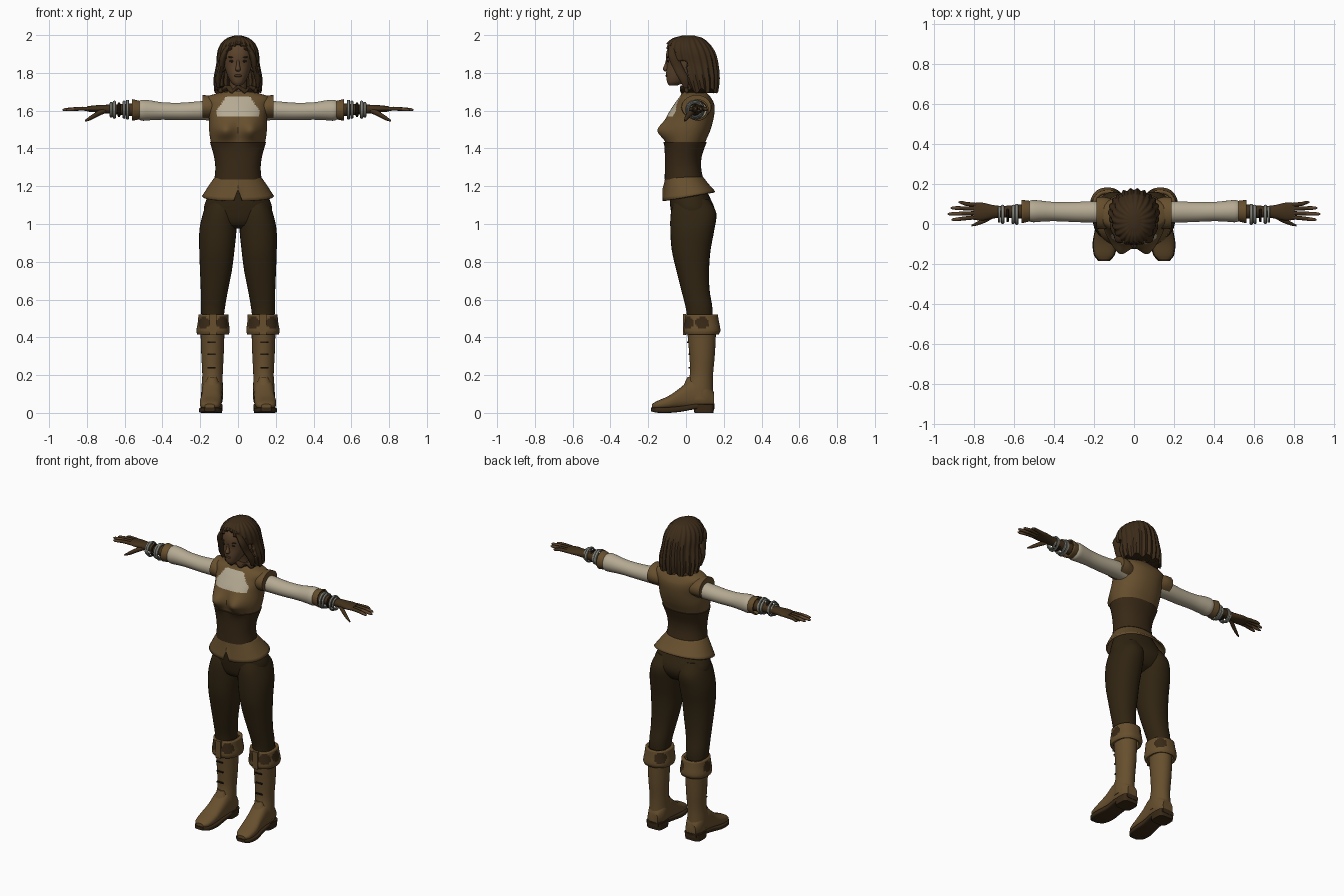
import bpy, bmesh, math
from mathutils import Matrix, Vector


def material(name, r, g, b):
    m = bpy.data.materials.new(name)
    m.diffuse_color = (r, g, b, 1)
    return m


LEATHER = material("tan leather", 0.135, 0.078, 0.027)
CORSET = material("dark leather", 0.040, 0.022, 0.008)
CLOTH = material("trouser cloth", 0.030, 0.018, 0.006)
LINEN = material("pale linen", 0.46, 0.40, 0.29)
SKIN = material("skin", 0.105, 0.056, 0.025)
HAIR = material("brown hair", 0.046, 0.025, 0.010)
GLOVE = material("glove leather", 0.055, 0.030, 0.011)
METAL = material("dull silver", 0.22, 0.22, 0.19)
DARK = material("near black", 0.012, 0.008, 0.005)


def finish(ob, mats, mirror=False, thick=0):
    for m in mats:
        ob.data.materials.append(m)
    if thick:
        s = ob.modifiers.new("thickness", 'SOLIDIFY')
        s.thickness, s.offset = thick, -1
    if mirror:
        ob.modifiers.new("mirror", 'MIRROR')
    return ob


def sample(keys, sub):
    """Smooth interpolation of section keys along their first value."""
    last = len(keys) - 1

    def slope(i, k):
        a, b = keys[max(i - 1, 0)], keys[min(i + 1, last)]
        return (b[k] - a[k]) / (b[0] - a[0])
    out = []
    for i in range(last):
        p, q = keys[i], keys[i + 1]
        d = q[0] - p[0]
        for j in range(sub):
            s = j / sub
            row = [p[0] + d * s]
            for k in range(1, 5):
                row.append((2*s**3 - 3*s*s + 1) * p[k] + (s**3 - 2*s*s + s) * d * slope(i, k)
                           + (3*s*s - 2*s**3) * q[k] + (s**3 - s*s) * d * slope(i + 1, k))
            out.append(row)
    return out + [list(keys[-1])]


def loft(name, keys, mats, axis='z', n=28, sub=4, p=2.0, caps=True, mirror=False,
         warp=None, paint=None, drop=None, thick=0):
    """Skin of superellipse sections (t, centre u, centre v, radius u, radius v)."""
    bm = bmesh.new()
    rings = []
    for t, u, v, ru, rv in sample(keys, sub):
        ring = []
        for i in range(n):
            a = 2 * math.pi * i / n
            c, s = math.cos(a), math.sin(a)
            x = u + max(ru, .001) * math.copysign(abs(c) ** (2 / p), c)
            y = v + max(rv, .001) * math.copysign(abs(s) ** (2 / p), s)
            co = Vector({'z': (x, y, t), 'x': (t, x, y), 'y': (x, t, y)}[axis])
            ring.append(bm.verts.new(warp(co, a) if warp else co))
        rings.append(ring)
    for r0, r1 in zip(rings, rings[1:]):
        for i in range(n):
            bm.faces.new((r0[i], r0[(i + 1) % n], r1[(i + 1) % n], r1[i]))
    if caps:
        bm.faces.new(rings[0])
        bm.faces.new(rings[-1])
    bmesh.ops.recalc_face_normals(bm, faces=bm.faces)
    if paint:
        for f in bm.faces:
            f.material_index = paint(f.calc_center_median())
    if drop:
        gone = [f for f in bm.faces if drop(f.calc_center_median())]
        bmesh.ops.delete(bm, geom=gone, context='FACES')
    me = bpy.data.meshes.new(name)
    bm.to_mesh(me)
    bm.free()
    ob = bpy.data.objects.new(name, me)
    bpy.context.collection.objects.link(ob)
    return finish(ob, mats, mirror, thick)


def sec(z, half, front, back, cx=0):
    """Horizontal section given by half width and its front and back y."""
    return (z, cx, (front + back) / 2, half, (back - front) / 2)


def solid(name, kind, loc, size, mat, rot=(0, 0, 0), mirror=True):
    if kind == 'ball':
        bpy.ops.mesh.primitive_uv_sphere_add(segments=16, ring_count=10)
    elif kind == 'box':
        bpy.ops.mesh.primitive_cube_add(size=2)
    else:
        bpy.ops.mesh.primitive_torus_add(major_segments=28, minor_segments=8,
                                         major_radius=1, minor_radius=.15)
    ob = bpy.context.object
    ob.name = name
    ob.scale, ob.rotation_euler, ob.location = size, rot, loc
    ob.data.transform(ob.matrix_basis)
    ob.matrix_basis = Matrix()
    return finish(ob, [mat], mirror)


# Torso: vest with pale shirt panel, and corset
def bust(co, a):
    if co.y < .02:
        co.y -= .05 * math.exp(-((abs(co.x) - .07) / .05) ** 2 - ((co.z - 1.495) / .05) ** 2)
    return co


def shirt_panel(c):
    edge = .115 - .05 * max(0, (c.z - 1.6) / .07)
    return int(c.y < .02 and 1.567 < c.z < 1.675 and abs(c.x) < edge)


loft("vest", [sec(1.40, .132, -.103, .09), sec(1.44, .145, -.105, .105), sec(1.50, .153, -.11, .13),
              sec(1.57, .153, -.10, .148), sec(1.63, .163, -.065, .15), sec(1.672, .165, -.035, .13),
              sec(1.70, .085, -.015, .105)],
     [LEATHER, LINEN], n=96, sub=7, p=2.2, warp=bust, paint=shirt_panel)
loft("corset", [sec(1.235, .125, -.113, .092), sec(1.30, .12, -.112, .08), sec(1.36, .128, -.112, .084),
                sec(1.435, .149, -.115, .11)], [CORSET], n=64, p=2.2, warp=bust)
loft("vest_shoulder", [(.11, .055, 1.612, .07, .055), (.15, .055, 1.618, .08, .061),
                       (.188, .055, 1.62, .078, .063)], [LEATHER], axis='x', mirror=True)
loft("collar", [sec(1.67, .092, -.035, .115), sec(1.69, .078, -.025, .11), sec(1.705, .068, -.02, .108)],
     [LEATHER])


# Flared skirt of the vest, notched at the front
def hem(co, a):
    f = (1.25 - co.z) / .105
    co.z += f * .18 * co.y
    if co.y < 0:
        co.z += f * .06 * max(0, 1 - abs(co.x) / .018)
    return co


loft("vest_skirt", [sec(1.145, .19, -.125, .155), sec(1.21, .15, -.114, .115), sec(1.25, .122, -.109, .09)],
     [LEATHER], n=64, p=2.2, caps=False, warp=hem, thick=.01)

# Trousers
loft("trouser_hips", [sec(.975, .05, -.02, .07), sec(1.0, .13, -.06, .12), sec(1.07, .18, -.08, .152),
                      sec(1.15, .158, -.088, .122), sec(1.24, .112, -.095, .08)], [CLOTH], n=40, p=2.2)
loft("trouser_leg", [sec(.46, .055, .01, .135, .135), sec(.55, .063, 0, .14, .133),
                     sec(.65, .072, -.025, .125, .125), sec(.75, .084, -.05, .122, .117),
                     sec(.86, .093, -.075, .13, .112), sec(.97, .098, -.083, .15, .106),
                     sec(1.06, .088, -.08, .16, .096), sec(1.13, .07, -.06, .12, .085)],
     [CLOTH], p=2.2, mirror=True)

# Boots: shaft, foot, sole, heel
loft("boot_shaft", [sec(.07, .058, .0, .147, .137), sec(.13, .057, .0, .143, .137), sec(.20, .054, .02, .143, .135),
                    sec(.30, .059, .018, .152, .135), sec(.42, .063, .008, .158, .135),
                    sec(.50, .065, .005, .155, .135)], [LEATHER], mirror=True)
loft("boot_foot", [(-.18, .15, .035, .026, .012), (-.155, .148, .04, .048, .022), (-.09, .145, .055, .057, .036),
                   (-.03, .14, .077, .054, .056), (.03, .137, .10, .055, .08),
                   (.10, .136, .095, .056, .075), (.148, .136, .07, .036, .04)],
     [LEATHER], axis='y', p=2.5, mirror=True)
loft("boot_sole", [(-.185, .15, .018, .028, .01), (-.155, .148, .015, .052, .014), (-.09, .145, .015, .061, .015),
                   (-.02, .14, .022, .054, .015), (.06, .137, .035, .055, .014), (.15, .136, .035, .04, .014)],
     [CORSET], axis='y', p=5, mirror=True)
loft("boot_heel", [sec(0, .053, .045, .145, .137), sec(.045, .056, .035, .152, .137)],
     [CORSET], p=4, sub=1, mirror=True)


# Turned boot cuff with dark patches
def cuff_patch(c):
    a = math.degrees(math.atan2(c.y - .085, c.x - .132))
    return int(any(((a - k) / 25) ** 2 + ((c.z - .477) / .033) ** 2 < 1 for k in (0, -55, -125, 130)))


loft("boot_cuff", [sec(.415, .084, -.006, .174, .132), sec(.435, .088, -.012, .182, .132),
                   sec(.48, .082, -.008, .175, .131), sec(.522, .079, -.002, .168, .13)],
     [LEATHER, CORSET], n=72, p=2.3, caps=False, mirror=True, paint=cuff_patch, thick=.018)
solid("cuff_strap", 'box', (.133, -.008, .468), (.018, .008, .055), LEATHER)
for z, y in ((.375, .010), (.31, .016), (.24, .017)):
    solid("boot_slot", 'box', (.14, y, z), (.022, .004, .004), DARK)
loft("boot_tongue", [sec(.08, .045, -.045, .04, .14), sec(.14, .042, -.016, .05, .138),
                     sec(.19, .022, .008, .05, .136)], [LEATHER], mirror=True)

# Arms: sleeve, cuff, gloved forearm, bracelets
loft("sleeve", [(.13, .06, 1.60, .05, .052), (.20, .06, 1.60, .053, .05), (.30, .06, 1.596, .05, .046),
                (.40, .062, 1.598, .048, .046), (.47, .064, 1.602, .053, .053),
                (.51, .064, 1.602, .055, .055), (.53, .064, 1.602, .045, .045)],
     [LINEN], axis='x', mirror=True)
loft("sleeve_cuff", [(.51, .064, 1.603, .046, .046), (.525, .064, 1.603, .052, .05),
                     (.56, .062, 1.604, .058, .057)], [LEATHER], axis='x', caps=False, mirror=True, thick=.008)
loft("forearm", [(.50, .063, 1.603, .04, .04), (.58, .062, 1.605, .034, .032), (.66, .061, 1.607, .029, .025),
                 (.71, .061, 1.609, .035, .022), (.76, .062, 1.61, .045, .018), (.80, .063, 1.609, .042, .014)],
     [GLOVE], axis='x', mirror=True)
for x, r, mat in ((.585, .046, METAL), (.603, .042, METAL), (.655, .042, METAL), (.672, .036, METAL),
                  (.63, .034, DARK)):
    solid("bracelet", 'torus', (x, .048, 1.605), (r, r, r * 1.3), mat, (0, math.pi / 2, 0))

# Fingers with bare tips, and thumb
for y0, y1, tip in ((.035, .022, .91), (.055, .050, .93), (.076, .080, .915), (.094, .108, .875)):
    loft("finger", [(.77, y0, 1.609, .010, .011), (.84, (y0 + y1) / 2, 1.61, .010, .010),
                    (tip - .012, y1, 1.605, .008, .008), (tip, y1, 1.604, .003, .003)],
         [GLOVE, SKIN], axis='x', n=12, mirror=True, paint=lambda c: int(c.x > .865))
loft("thumb", [(.70, .045, 1.602, .015, .014), (.74, .022, 1.585, .014, .015), (.78, .003, 1.562, .010, .012),
               (.81, -.008, 1.546, .004, .005)], [GLOVE], axis='x', n=12, mirror=True)

# Neck and head
loft("neck", [sec(1.66, .056, -.015, .105), sec(1.72, .046, -.012, .09), sec(1.79, .045, -.03, .08)], [SKIN])
loft("head", [sec(1.733, .018, -.09, -.045), sec(1.75, .036, -.10, -.01), sec(1.79, .057, -.105, .05),
              sec(1.84, .073, -.102, .09), sec(1.90, .079, -.105, .115), sec(1.95, .066, -.085, .105),
              sec(1.98, .03, -.04, .06)], [SKIN], n=40, p=2.15)
loft("nose", [sec(1.808, .008, -.112, -.09), sec(1.818, .014, -.123, -.09), sec(1.84, .009, -.115, -.09),
              sec(1.875, .006, -.104, -.09)], [SKIN], n=16)
solid("ear", 'ball', (.077, .02, 1.835), (.009, .018, .03), SKIN)
solid("eye", 'ball', (.032, -.095, 1.862), (.014, .005, .006), DARK)
solid("eyebrow", 'ball', (.034, -.097, 1.882), (.02, .005, .004), HAIR, (0, -.15, 0))
solid("lips", 'ball', (0, -.103, 1.785), (.02, .006, .007), GLOVE, mirror=False)


# Bobbed hair: ridged shell with open face and ragged hem
def strands(co, a):
    k = 1 + .035 * math.cos(22 * a)
    co.x, co.y = co.x * k, .03 + (co.y - .03) * k
    if co.z < 1.76:
        co.z += .012 * math.sin(11 * a) * (1.76 - co.z) / .05
    return co


def face_opening(c):
    if c.z > 1.955 or c.y > .01:
        return False
    return c.z < 1.86 or abs(c.x) < .085 * math.sqrt((1.957 - c.z) / .097)


loft("hair", [sec(1.705, .122, -.03, .168), sec(1.77, .125, -.07, .175), sec(1.85, .111, -.10, .168),
              sec(1.91, .106, -.112, .152), sec(1.955, .088, -.10, .122), sec(1.985, .055, -.065, .085),
              sec(1.997, .02, -.02, .045)],
     [HAIR], n=132, sub=5, warp=strands, drop=face_opening, thick=.016)
loft("front_lock", [sec(1.72, .006, -.012, .01, .105), sec(1.77, .016, -.04, .015, .104),
                    sec(1.83, .015, -.072, -.015, .088), sec(1.89, .017, -.095, -.04, .078),
                    sec(1.945, .015, -.092, -.05, .048)], [HAIR], n=14, mirror=True)

# Smooth shading with sharp edges kept
for ob in bpy.context.scene.objects:
    ob.select_set(True)
    bpy.context.view_layer.objects.active = ob
bpy.ops.object.shade_smooth_by_angle(angle=math.radians(40))
